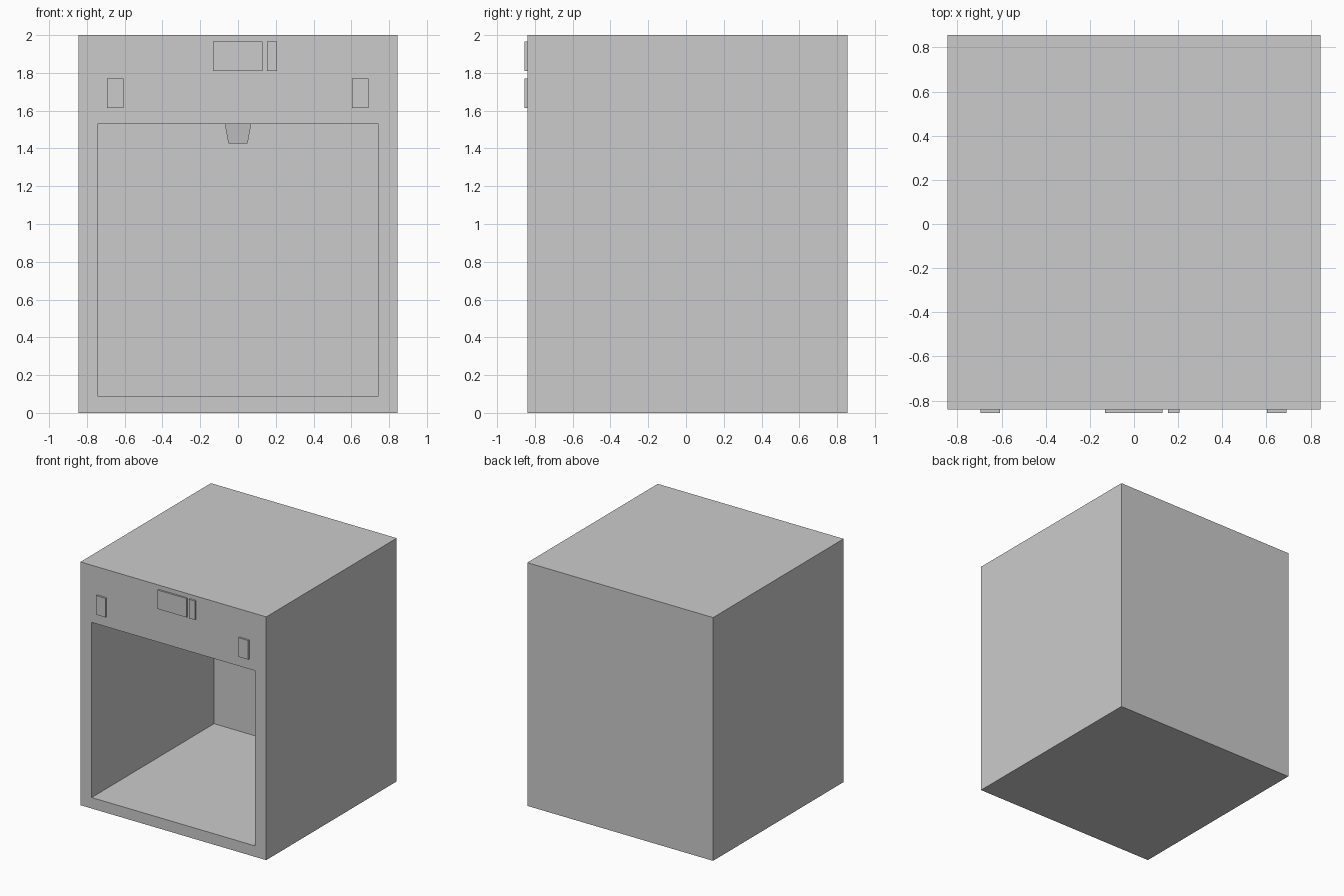
import bpy, bmesh

if "Cube" in bpy.data.objects:
    bpy.data.objects.remove(bpy.data.objects["Cube"])

FRONT, BACK = -0.84, 0.855


def finish(name, bm):
    bmesh.ops.recalc_face_normals(bm, faces=bm.faces)
    mesh = bpy.data.meshes.new(name)
    bm.to_mesh(mesh)
    bm.free()
    obj = bpy.data.objects.new(name, mesh)
    bpy.context.collection.objects.link(obj)
    return obj


def box_mesh(x, y, z):
    bm = bmesh.new()
    bmesh.ops.create_cube(bm, size=2)
    for v in bm.verts:
        v.co = [r[0] if c < 0 else r[1] for c, r in zip(v.co, (x, y, z))]
    return bm


def box(name, x, y, z):
    return finish(name, box_mesh(x, y, z))


# Cabinet: front face inset to the opening, then pushed back into a chamber
bm = box_mesh((-0.845, 0.845), (FRONT, BACK), (0, 2))
face = min(bm.faces, key=lambda f: f.calc_center_median().y)
for depth_y in (FRONT, 0.75):
    bmesh.ops.inset_region(bm, faces=[face], thickness=0.01)
    mid = face.calc_center_median()
    for v in face.verts:
        v.co = (-0.743 if v.co.x < mid.x else 0.743, depth_y,
                0.09 if v.co.z < mid.z else 1.53)
finish("cabinet", bm)

# Tapered nozzle hanging from the chamber ceiling
bm = box_mesh((-0.07, 0.07), (-0.07, 0.07), (1.425, 1.53))
for v in bm.verts:
    if v.co.z < 1.5:
        v.co.x *= 0.72
        v.co.y *= 0.72
finish("nozzle", bm)

# Raised control panel parts on the front
panel_y = (-0.855, FRONT)
box("display", (-0.132, 0.13), panel_y, (1.81, 1.965))
box("power_switch", (0.153, 0.207), panel_y, (1.81, 1.965))
for side, x in (("left", -0.65), ("right", 0.647)):
    box(side + "_button", (x - 0.044, x + 0.044), panel_y, (1.613, 1.77))
